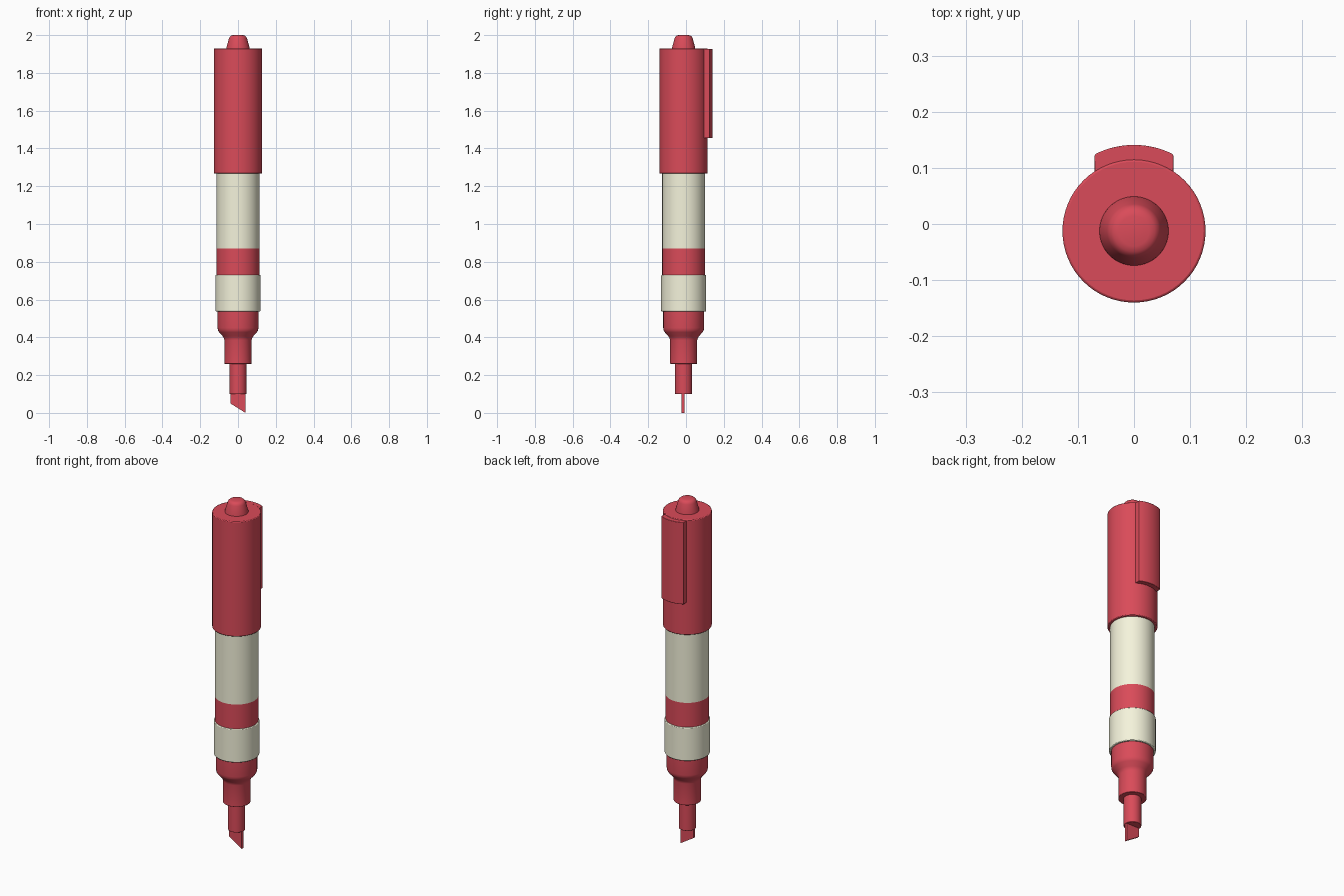
import bpy, bmesh, math

if "Cube" in bpy.data.objects:
    bpy.data.objects.remove(bpy.data.objects["Cube"])

AXIS_Y = -0.0125
SEGMENTS = 64


def material(name, color):
    m = bpy.data.materials.new(name)
    m.diffuse_color = color
    m.use_nodes = True
    m.node_tree.nodes["Principled BSDF"].inputs["Base Color"].default_value = m.diffuse_color
    return m


RED = material("red_plastic", (0.70, 0.07, 0.10, 1))
CREAM = material("cream_plastic", (0.91, 0.90, 0.71, 1))


def finish(name, bm, mat, y=AXIS_Y, bevel=0.0):
    bmesh.ops.recalc_face_normals(bm, faces=bm.faces)
    mesh = bpy.data.meshes.new(name)
    bm.to_mesh(mesh)
    bm.free()
    obj = bpy.data.objects.new(name, mesh)
    bpy.context.collection.objects.link(obj)
    obj.location.y = y
    mesh.materials.append(mat)
    if bevel:
        mod = obj.modifiers.new("rounded_edges", "BEVEL")
        mod.width, mod.segments = bevel, 2
        mod.limit_method, mod.angle_limit = "ANGLE", math.radians(40)
    bpy.ops.object.select_all(action="DESELECT")
    obj.select_set(True)
    bpy.context.view_layer.objects.active = obj
    bpy.ops.object.shade_smooth_by_angle(angle=math.radians(35))
    return obj


def lathe(name, profile, mat, bevel=0.0):
    """Turn a (radius, z) profile around the pen axis and cap both ends."""
    bm = bmesh.new()
    rings = []
    for r, z in profile:
        rings.append([bm.verts.new((r * math.cos(a), r * math.sin(a), z))
                      for a in (2 * math.pi * i / SEGMENTS for i in range(SEGMENTS))])
    for lo, hi in zip(rings, rings[1:]):
        for i in range(SEGMENTS):
            j = (i + 1) % SEGMENTS
            bm.faces.new((lo[i], lo[j], hi[j], hi[i]))
    bm.faces.new(rings[0][::-1])
    bm.faces.new(rings[-1])
    return finish(name, bm, mat, bevel=bevel)


def prism(name, outline, offset, mat, y=AXIS_Y, bevel=0.0):
    """Extrude a flat outline along an offset vector."""
    bm = bmesh.new()
    face = bm.faces.new([bm.verts.new(p) for p in outline])
    ext = bmesh.ops.extrude_face_region(bm, geom=[face])
    verts = [g for g in ext["geom"] if isinstance(g, bmesh.types.BMVert)]
    bmesh.ops.translate(bm, verts=verts, vec=offset)
    return finish(name, bm, mat, y, bevel)


# Chisel nib and its holder
nib = [(-0.04, 0.12), (-0.04, 0.05), (0.04, 0.0), (0.04, 0.12)]
prism("nib", [(x, -0.007, z) for x, z in nib], (0, 0.014, 0), RED, y=-0.016)
lathe("nib_holder", [(0.045, 0.10), (0.045, 0.27)], RED, 0.002)

# Stepped grip with a curved shoulder
lathe("grip", [(0.072, 0.26), (0.072, 0.385), (0.075, 0.396), (0.081, 0.406),
               (0.100, 0.427), (0.106, 0.437), (0.108, 0.45), (0.108, 0.55)],
      RED, 0.002)

# Barrel sections
lathe("barrel_collar", [(0.119, 0.537), (0.119, 0.73)], CREAM, 0.004)
lathe("barrel_stripe", [(0.1135, 0.72), (0.1135, 0.87)], RED)
lathe("barrel", [(0.1135, 0.87), (0.1135, 1.29)], CREAM)

# Cap and the button on its end
lathe("cap", [(0.1275, 1.267), (0.1275, 1.93)], RED, 0.004)
lathe("cap_button", [(0.062, 1.925), (0.061, 1.935), (0.048, 1.982), (0.044, 1.991),
                     (0.037, 1.997), (0.027, 2.0)], RED)

# Pocket clip: curved strip lying on the back of the cap
outer_r, inner_r, half_w, steps = 0.1535, 0.115, 0.07, 16
xs = [-half_w + 2 * half_w * i / steps for i in range(steps + 1)]
section = [(x, math.sqrt(outer_r ** 2 - x * x), 1.455) for x in xs]
section += [(x, math.sqrt(inner_r ** 2 - x * x), 1.455) for x in reversed(xs)]
prism("pocket_clip", section, (0, 0, 0.472), RED, bevel=0.002)
